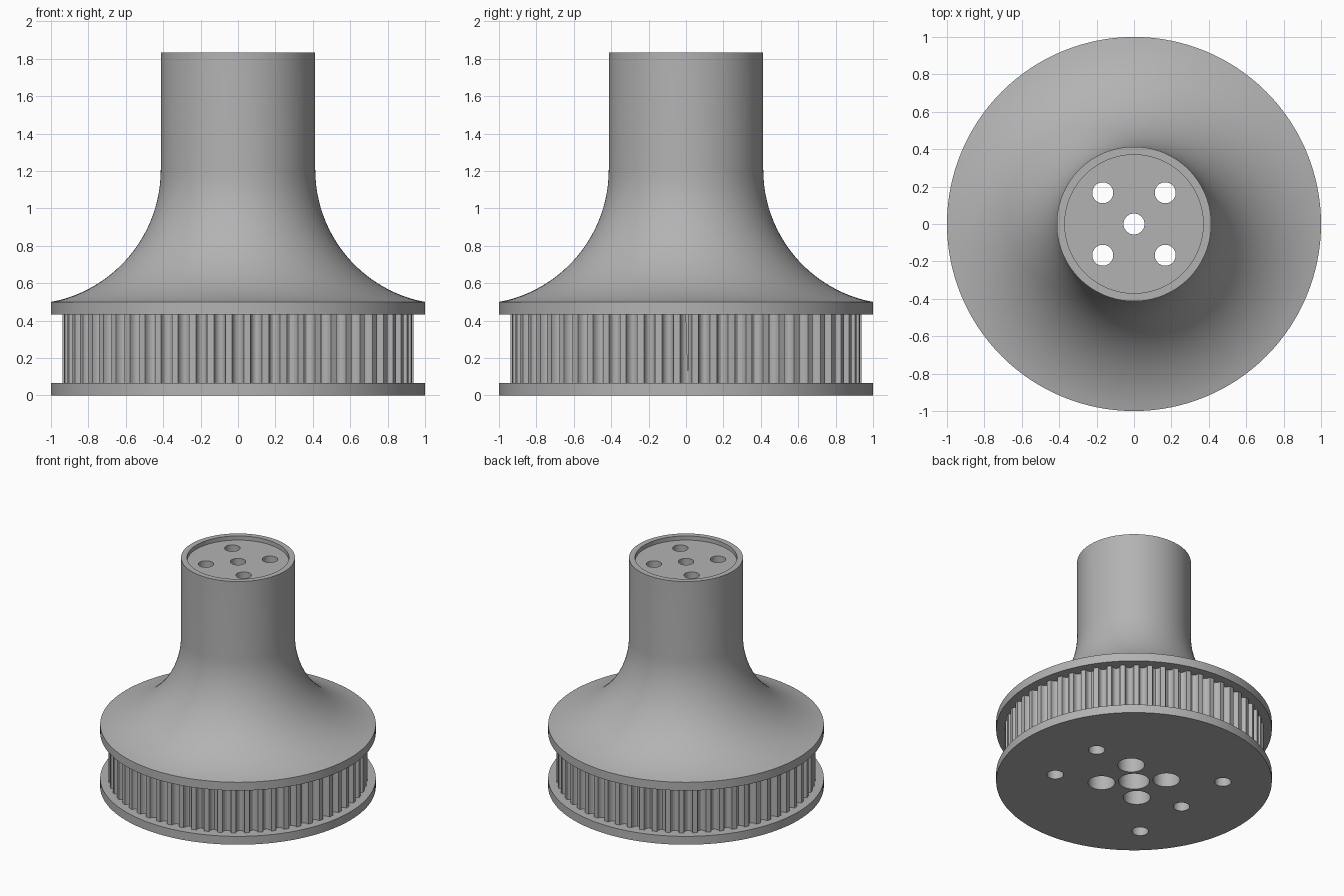
import bpy, bmesh
from math import sin, cos, pi, radians

old = bpy.data.objects.get("Cube")
if old:
    bpy.data.objects.remove(old, do_unlink=True)

SEG = 128          # sides of the round parts
TEETH = 60
FLANGE = 0.067     # flange thickness
BELT_TOP = 0.433
RIM_Z = 0.5
HUB_R = 0.413
TOP = 1.833

grey = bpy.data.materials.new("grey_plastic")
grey.use_nodes = True
colour = (0.45, 0.45, 0.45, 1)
grey.diffuse_color = colour
grey.node_tree.nodes["Principled BSDF"].inputs["Base Color"].default_value = colour


def make_object(name, bm):
    bmesh.ops.recalc_face_normals(bm, faces=bm.faces)
    mesh = bpy.data.meshes.new(name)
    bm.to_mesh(mesh)
    bm.free()
    mesh.materials.append(grey)
    obj = bpy.data.objects.new(name, mesh)
    bpy.context.collection.objects.link(obj)
    return obj


def lathe(name, profile):
    """Spin an (r, z) profile that starts and ends on the axis."""
    bm = bmesh.new()
    verts = [bm.verts.new((r, 0, z)) for r, z in profile]
    edges = [bm.edges.new(pair) for pair in zip(verts, verts[1:])]
    bmesh.ops.spin(bm, geom=verts + edges, cent=(0, 0, 0), axis=(0, 0, 1),
                   angle=2 * pi, steps=SEG, use_merge=True)
    bmesh.ops.remove_doubles(bm, verts=bm.verts, dist=1e-5)
    return make_object(name, bm)


def prism(name, outline, z0, z1):
    bm = bmesh.new()
    face = bm.faces.new([bm.verts.new((x, y, z0)) for x, y in outline])
    top = bmesh.ops.extrude_face_region(bm, geom=[face])["geom"]
    bmesh.ops.translate(bm, vec=(0, 0, z1 - z0),
                        verts=[v for v in top if isinstance(v, bmesh.types.BMVert)])
    return make_object(name, bm)


def hole(x, y, radius, z0, z1):
    ring = [(x + radius * cos(2 * pi * i / 48), y + radius * sin(2 * pi * i / 48))
            for i in range(48)]
    return prism("hole_cutter", ring, z0, z1)


def combine(target, tool, operation):
    mod = target.modifiers.new(operation, 'BOOLEAN')
    mod.operation = operation
    mod.solver = 'EXACT'
    mod.object = tool
    bpy.context.view_layer.objects.active = target
    bpy.ops.object.modifier_apply(modifier=mod.name)
    bpy.data.objects.remove(tool, do_unlink=True)


# Body: flanges, concave flare, tube and the shallow recess in its end
R = 0.72
flare = [(HUB_R + R - R * sin(radians(a)), 1.207 - R * cos(radians(a)))
         for a in [10.8 + 79.2 * i / 24 for i in range(1, 25)]]
profile = [(0, 0), (1, 0), (1, FLANGE), (0.8, FLANGE), (0.8, BELT_TOP),
           (1, BELT_TOP), (1, RIM_Z)] + flare + [
           (HUB_R, TOP), (0.37, TOP), (0.37, 1.8), (0, 1.8)]
body = lathe("pulley_body", profile)

# Toothed ring with rounded grooves
outline = []
for t in range(TEETH):
    mid = 2 * pi * t / TEETH
    for i in range(9):
        a = pi * i / 8
        ang = mid - 0.033 * cos(a)
        r = 0.94 - 0.042 * sin(a)
        outline.append((r * cos(ang), r * sin(ang)))
combine(body, prism("toothed_ring", outline, 0.03, 0.47), 'UNION')

# Screw holes with deep head pockets, around a stepped centre bore
pockets = [(x, y, 0.056, 0.098) for x in (-0.167, 0.167) for y in (-0.167, 0.167)]
for x, y, r, wide in pockets + [(0, 0, 0.056, 0.112)]:
    combine(body, hole(x, y, r, 1.4, 1.9), 'DIFFERENCE')
    combine(body, hole(x, y, wide, -0.1, 1.5), 'DIFFERENCE')

# Blind holes in two staggered rows under the base
step = 0.467
for x, shifts in ((-0.5, (-1, 0, 1)), (0.5, (-0.5, 0.5))):
    for s in shifts:
        combine(body, hole(x, -0.06 + s * step, 0.06, -0.1, 0.4), 'DIFFERENCE')

bpy.ops.object.select_all(action='DESELECT')
body.select_set(True)
bpy.context.view_layer.objects.active = body
bpy.ops.object.shade_smooth_by_angle(angle=radians(30))
